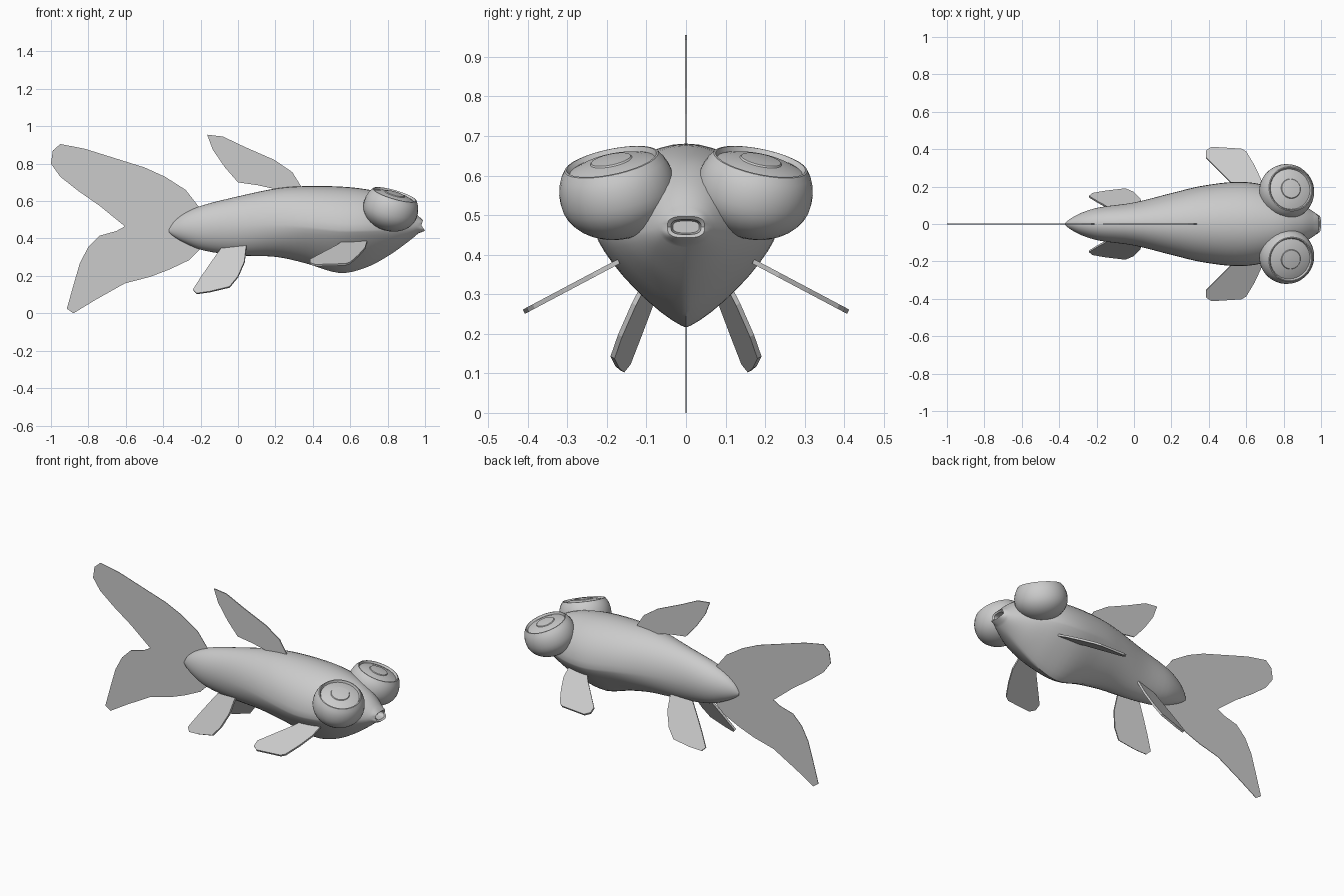
import bpy, bmesh, math
from mathutils import Matrix, Vector

grey = bpy.data.materials.new("plain grey")
grey.diffuse_color = (0.6, 0.6, 0.6, 1)


def finish(name, bm, smooth=True):
    bmesh.ops.recalc_face_normals(bm, faces=bm.faces[:])
    me = bpy.data.meshes.new(name)
    bm.to_mesh(me)
    bm.free()
    me.materials.append(grey)
    ob = bpy.data.objects.new(name, me)
    bpy.context.collection.objects.link(ob)
    if smooth:
        bpy.ops.object.select_all(action='DESELECT')
        ob.select_set(True)
        bpy.context.view_layer.objects.active = ob
        bpy.ops.object.shade_smooth_by_angle(angle=math.radians(35))
    return ob


def loft(bm, rings):
    """Skin closed rings of points and cap both ends."""
    rows = [[bm.verts.new(p) for p in r] for r in rings]
    n = len(rows[0])
    for a, b in zip(rows, rows[1:]):
        for i in range(n):
            j = (i + 1) % n
            bm.faces.new((a[i], a[j], b[j], b[i]))
    bm.faces.new(rows[0])
    bm.faces.new(rows[-1])


def catmull(a, b, c, d, t):
    return [0.5 * (2 * q + (r - p) * t + (2 * p - 5 * q + 4 * r - s) * t * t
                   + (3 * q - p - 3 * r + s) * t ** 3) for p, q, r, s in zip(a, b, c, d)]


# Body stations: x, top, bottom, half width, height of widest point, lower roundness
stations = [
    (-0.368, 0.450, 0.432, 0.006, 0.440, 2.0),
    (-0.34, 0.492, 0.408, 0.028, 0.450, 2.0),
    (-0.28, 0.538, 0.374, 0.060, 0.455, 2.0),
    (-0.18, 0.580, 0.335, 0.090, 0.460, 2.0),
    (0.00, 0.625, 0.310, 0.115, 0.468, 1.9),
    (0.20, 0.667, 0.302, 0.165, 0.475, 1.75),
    (0.36, 0.680, 0.268, 0.203, 0.465, 1.45),
    (0.54, 0.678, 0.216, 0.225, 0.445, 1.25),
    (0.68, 0.664, 0.243, 0.212, 0.445, 1.25),
    (0.80, 0.635, 0.305, 0.165, 0.450, 1.4),
    (0.90, 0.580, 0.375, 0.105, 0.460, 1.7),
    (0.965, 0.520, 0.428, 0.062, 0.470, 2.2),
]
SIDES = 40


def section(x, top, bot, w, zc, e, pout=0.0):
    ring = []
    for i in range(SIDES):
        a = 2 * math.pi * i / SIDES
        c, s = math.cos(a), math.sin(a)
        k = 2 / e if s < 0 else (1.0 if e < 2.6 else 2 / e)
        y = w * math.copysign(abs(c) ** k, c)
        h = math.copysign(abs(s) ** k, s)
        z = zc + h * ((top - zc) if s >= 0 else (zc - bot))
        ring.append((x + pout * abs(h) - 0.4 * pout * h, y, z))
    return ring


rings = []
for i in range(len(stations) - 1):
    p = [stations[min(max(i + k, 0), len(stations) - 1)] for k in (-1, 0, 1, 2)]
    for s in range(4):
        rings.append(section(*catmull(*p, s / 4)))
rings.append(section(*stations[-1]))
# Lips and the hollow mouth
rings.append(section(0.975, 0.503, 0.438, 0.052, 0.470, 2.9, 0.013))
rings.append(section(0.980, 0.497, 0.443, 0.047, 0.470, 3.0, 0.014))
rings.append(section(0.974, 0.489, 0.451, 0.038, 0.470, 3.0, 0.012))
rings.append(section(0.945, 0.485, 0.455, 0.033, 0.470, 3.0))
bm = bmesh.new()
loft(bm, rings)
finish("body", bm)


# Eyes: turned profile with a rim, a shallow groove and a raised pupil
def eye(name, side):
    prof = [(0.148 * math.sin(a), -0.115 * math.cos(a))
            for a in [math.pi / 2 * k / 9 for k in range(1, 10)]]
    prof += [(0.147, 0.022), (0.142, 0.045), (0.133, 0.066), (0.121, 0.083),
             (0.116, 0.084), (0.110, 0.072), (0.085, 0.081), (0.054, 0.086),
             (0.051, 0.090), (0.030, 0.092), (0.008, 0.093)]
    n = Vector((0.29, 0.21 * side, 1)).normalized()
    m = Matrix.Translation((0.815, 0.172 * side, 0.556)) @ n.to_track_quat('Z', 'Y').to_matrix().to_4x4()
    b = bmesh.new()
    loft(b, [[m @ Vector((r * math.cos(t), r * math.sin(t), z))
              for t in [2 * math.pi * i / 32 for i in range(32)]] for r, z in prof])
    finish(name, b)


# Fins: thin slabs, each outline mapped onto its own plane
def fin(name, outline, place, normal, thick):
    b = bmesh.new()
    off = Vector(normal).normalized() * thick / 2
    pts = [Vector(place(u, v)) for u, v in outline]
    loft(b, [[p - off for p in pts], [p + off for p in pts]])
    finish(name, b, smooth=False)


def upright(x, z):
    return (x, 0, z)


tail = [(-0.21, 0.57), (-0.28, 0.66), (-0.39, 0.73), (-0.5, 0.78), (-0.66, 0.83),
        (-0.82, 0.88), (-0.95, 0.905), (-0.99, 0.87), (-1, 0.80), (-0.95, 0.73),
        (-0.855, 0.655), (-0.74, 0.575), (-0.605, 0.465), (-0.65, 0.44), (-0.74, 0.415),
        (-0.80, 0.355), (-0.845, 0.27), (-0.88, 0.15), (-0.915, 0.025), (-0.88, 0.0),
        (-0.765, 0.07), (-0.605, 0.16), (-0.47, 0.195), (-0.365, 0.235), (-0.26, 0.285),
        (-0.20, 0.345), (-0.18, 0.45)]
dorsal = [(-0.165, 0.955), (-0.08, 0.945), (0.035, 0.89), (0.195, 0.82), (0.29, 0.755),
          (0.34, 0.675), (0.3, 0.62), (0.18, 0.62), (0.195, 0.665), (0.105, 0.685),
          (0.0, 0.70), (-0.07, 0.78), (-0.135, 0.875)]
pelvic = [(0.045, 0.36), (0.035, 0.275), (0.0, 0.195), (-0.045, 0.14), (-0.15, 0.115),
          (-0.22, 0.105), (-0.24, 0.125), (-0.195, 0.195), (-0.14, 0.275), (-0.09, 0.345)]
pectoral = [(0.69, 0.17), (0.68, 0.235), (0.645, 0.31), (0.60, 0.385), (0.575, 0.40),
            (0.415, 0.41), (0.385, 0.39), (0.385, 0.355), (0.46, 0.28), (0.525, 0.215),
            (0.57, 0.16)]
fin("tail_fin", tail, upright, (0, 1, 0), 0.003)
fin("dorsal_fin", dorsal, upright, (0, 1, 0), 0.006)

for label, side in (("left", 1), ("right", -1)):
    eye(label + "_eye", side)
    fin(label + "_pelvic_fin", pelvic,
        lambda x, z: (x, side * (0.12 + 0.55 * (0.28 - z) + 0.25 * x), z),
        (-0.25, side, 0.55), 0.012)
    fin(label + "_pectoral_fin", pectoral,
        lambda x, y: (x, side * y, 0.375 - 0.53 * (y - 0.185)),
        (0, side * 0.53, 1), 0.012)
